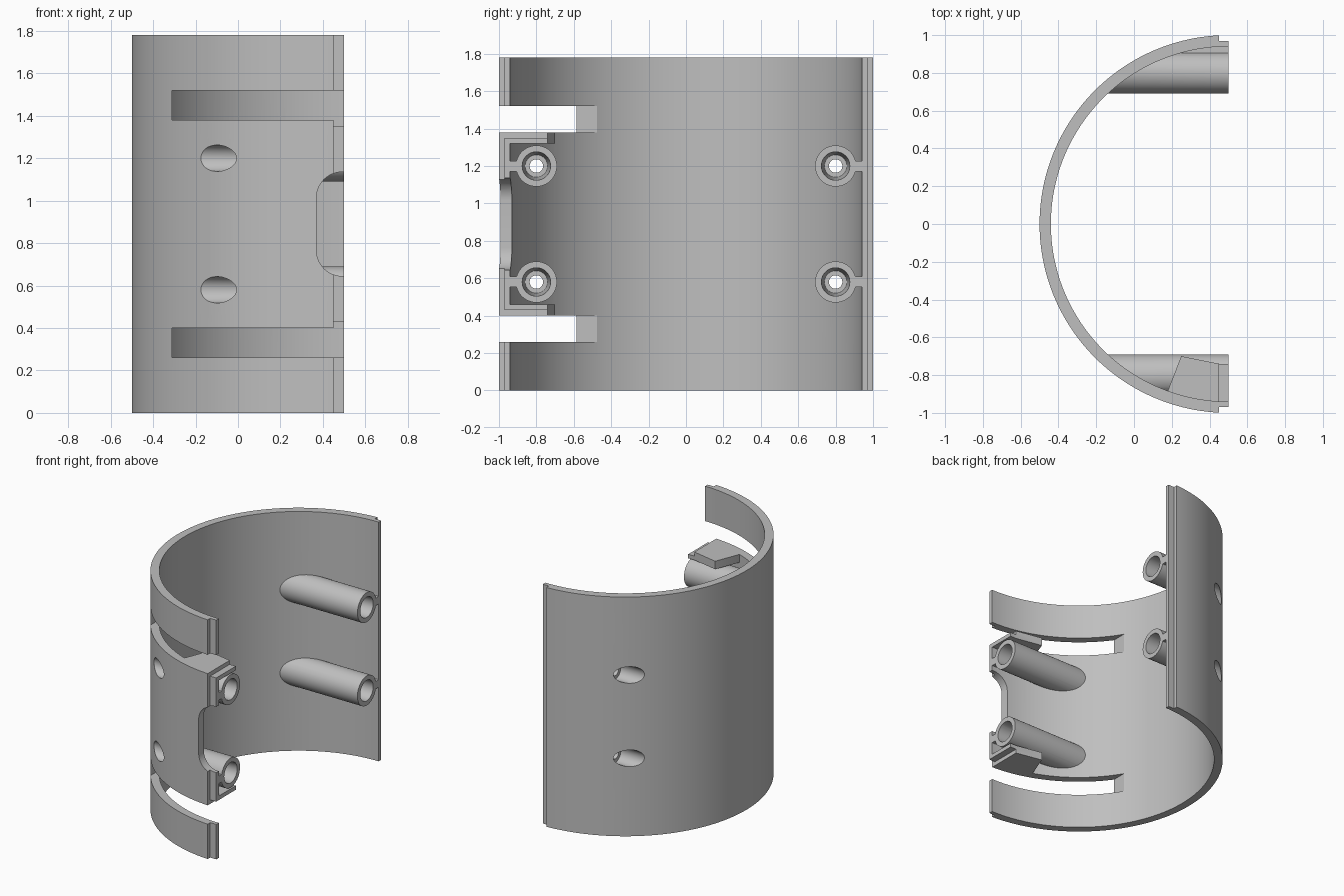
import bpy, bmesh, math
from mathutils import Matrix

if "Cube" in bpy.data.objects:
    bpy.data.objects.remove(bpy.data.objects["Cube"])

H = 1.78            # shell height
CX = 0.5            # x of the cylinder axis
BOSS_Z = (0.58, 1.20)
grey = bpy.data.materials.new("plain grey plastic")
grey.diffuse_color = (0.52, 0.52, 0.52, 1)
grey.use_nodes = True
grey.node_tree.nodes["Principled BSDF"].inputs["Base Color"].default_value = grey.diffuse_color


def make(name, bm):
    bmesh.ops.recalc_face_normals(bm, faces=bm.faces)
    me = bpy.data.meshes.new(name)
    bm.to_mesh(me)
    bm.free()
    ob = bpy.data.objects.new(name, me)
    ob.data.materials.append(grey)
    bpy.context.collection.objects.link(ob)
    return ob


def prism(name, pts, a, b, axis="z"):
    """Extrude a 2D outline along z (x,y points) or along y (x,z points)."""
    bm = bmesh.new()
    vs = [bm.verts.new((u, v, a) if axis == "z" else (u, a, v)) for u, v in pts]
    f = bm.faces.new(vs)
    r = bmesh.ops.extrude_face_region(bm, geom=[f])
    d = (0, 0, b - a) if axis == "z" else (0, b - a, 0)
    bmesh.ops.translate(bm, vec=d, verts=[g for g in r["geom"] if isinstance(g, bmesh.types.BMVert)])
    return make(name, bm)


def box(name, x0, x1, y0, y1, z0, z1):
    return prism(name, [(x0, y0), (x1, y0), (x1, y1), (x0, y1)], z0, z1)


def xcyl(name, x0, x1, y, z, r0, r1=None):
    """Cylinder or cone lying along x."""
    bm = bmesh.new()
    bmesh.ops.create_cone(bm, cap_ends=True, segments=40, radius1=r0,
                          radius2=r0 if r1 is None else r1, depth=x1 - x0)
    bmesh.ops.transform(bm, verts=bm.verts, matrix=Matrix.Translation(((x0 + x1) / 2, y, z))
                        @ Matrix.Rotation(math.pi / 2, 4, "Y"))
    return make(name, bm)


def boolean(ob, tool, op):
    m = ob.modifiers.new("bool", "BOOLEAN")
    m.solver = "EXACT"
    m.operation = op
    m.object = tool
    bpy.context.view_layer.objects.active = ob
    bpy.ops.object.modifier_apply(modifier=m.name)
    bpy.data.objects.remove(tool)


def arc(r, x_end, n=96):
    """Arc open towards +x, from the +y end to the -y end, stopping at x_end."""
    t0 = math.acos((x_end - CX) / r)
    return [(CX + r * math.cos(t0 + (2 * math.pi - 2 * t0) * i / n),
             r * math.sin(t0 + (2 * math.pi - 2 * t0) * i / n)) for i in range(n + 1)]


def trim_to_shell(ob):
    """Keep an inner part from poking through the outside of the shell."""
    bm = bmesh.new()
    bmesh.ops.create_cone(bm, cap_ends=True, segments=160, radius1=0.965, radius2=0.965, depth=3)
    bmesh.ops.translate(bm, vec=(CX, 0, H / 2), verts=bm.verts)
    boolean(ob, make("trim", bm), "INTERSECT")


def mirrored(z0, z1):
    return ((z0, z1), (H - z1, H - z0))


# half-round shell with a thinner lip along both straight edges
outline = [(0.5, 0.97), (0.45, 0.97)] + arc(1.0, 0.45) + [(0.45, -0.97), (0.5, -0.97)] + arc(0.94, 0.5)[::-1]
shell = prism("half_round_shell", outline, 0, H)

# slots that free the tongue, and the shortened lip on the tongue end
for z0, z1 in mirrored(1.38, 1.52):
    boolean(shell, box("slot", -0.31, 0.7, -1.2, -0.3, z0, z1), "DIFFERENCE")
for z0, z1 in mirrored(1.35, 1.42):
    boolean(shell, box("lip_cut", 0.45, 0.7, -1.2, -0.6, z0, z1), "DIFFERENCE")

# rounded notch in the end of the tongue
r, nx, nz0, nz1 = 0.12, 0.37, 0.645, 1.135
notch = [(0.7, nz1)]
for cz, start in ((nz1 - r, 90), (nz0 + r, 180)):
    for i in range(13):
        t = math.radians(start + 90 * i / 12)
        notch.append((nx + r + r * math.cos(t), cz + r * math.sin(t)))
notch.append((0.7, nz0))
boolean(shell, prism("notch", notch, -1.2, -0.7, "y"), "DIFFERENCE")

# screw bosses, each with a rib to the shell
for s in (-1, 1):
    for z in BOSS_Z:
        boss = xcyl("screw_boss", -0.17, 0.5, 0.8 * s, z, 0.11)
        ya, yb = sorted((0.86 * s, 0.955 * s))
        boolean(boss, box("rib", 0.1, 0.5, ya, yb, z - 0.028, z + 0.028), "UNION")
        trim_to_shell(boss)
        boolean(shell, boss, "UNION")

# stiffening plates on the upper and lower edge of the tongue end
plate = [(0.18, -0.88), (0.25, -0.70), (0.45, -0.74), (0.45, -0.99), (0.18, -0.99)]
for z0, z1 in mirrored(1.32, 1.38):
    p = prism("tongue_plate", plate, z0, z1)
    trim_to_shell(p)
    boolean(shell, p, "UNION")
for z0, z1 in mirrored(1.32, 1.35):
    p = box("plate_lip", 0.44, 0.5, -0.96, -0.74, z0, z1)
    boolean(shell, p, "UNION")

# screw holes: outer counterbore, through hole, inner socket
for s in (-1, 1):
    for z in BOSS_Z:
        y = 0.8 * s
        for cutter in (xcyl("head_bore", -0.6, 0.02, y, z, 0.062),
                       xcyl("through_hole", -0.6, 0.7, y, z, 0.036),
                       xcyl("socket", 0.15, 0.501, y, z, 0.06, 0.076)):
            boolean(shell, cutter, "DIFFERENCE")

# smooth shading with sharp edges kept
bpy.ops.object.select_all(action="DESELECT")
shell.select_set(True)
bpy.context.view_layer.objects.active = shell
bpy.ops.object.shade_smooth_by_angle(angle=math.radians(30))
